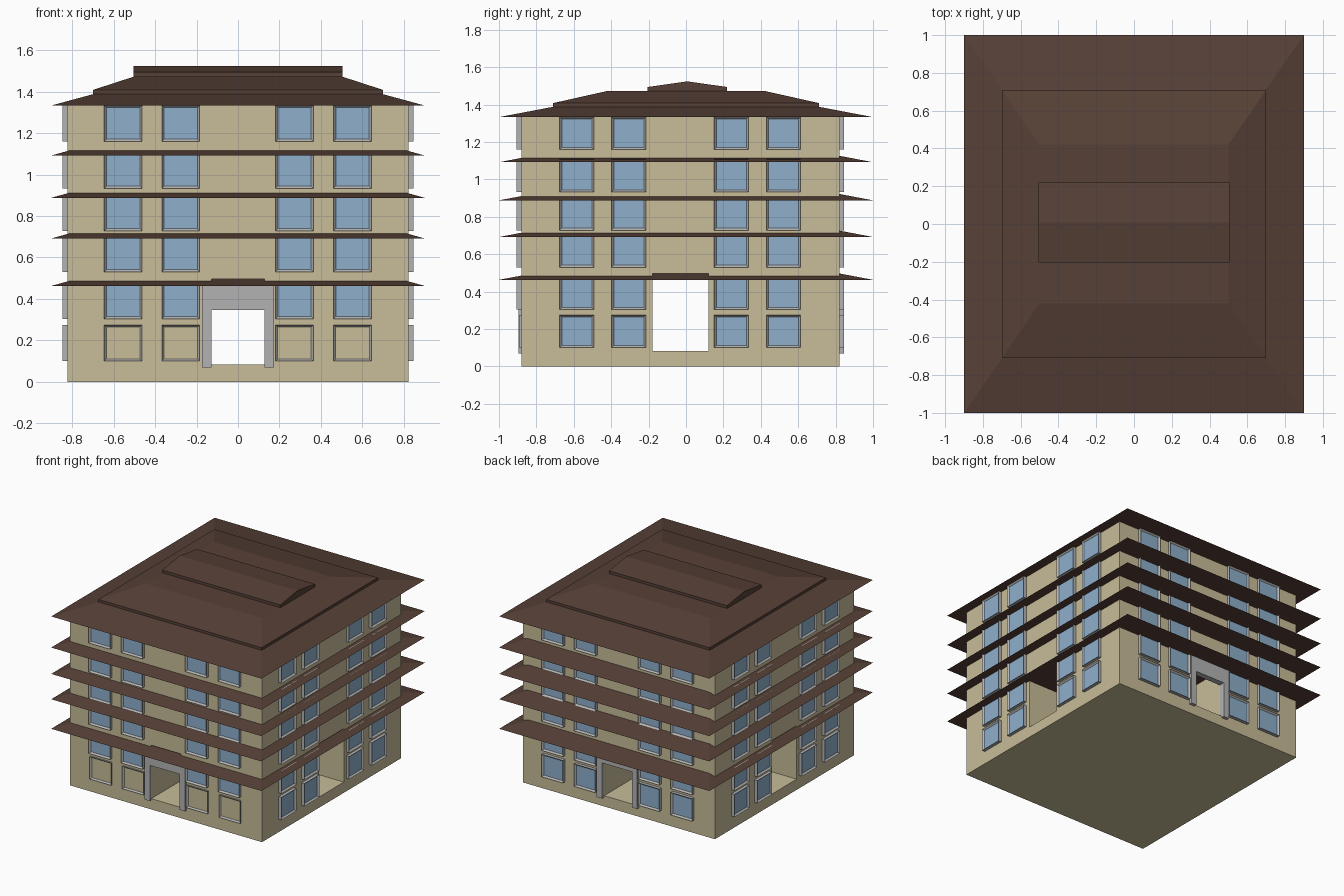
import bpy, bmesh, math
from mathutils import Vector, Matrix

if "Cube" in bpy.data.objects:
    bpy.data.objects.remove(bpy.data.objects["Cube"])

CY = -0.03            # the walls sit slightly toward the front
HX, HY = 0.822, 0.85  # half sizes of the wall block


def material(name, rgb):
    m = bpy.data.materials.new(name)
    m.diffuse_color = (*rgb, 1)
    m.use_nodes = True
    m.node_tree.nodes["Principled BSDF"].inputs["Base Color"].default_value = m.diffuse_color
    return m


BEIGE = material("wall_beige", (0.58, 0.51, 0.32))
BROWN = material("roof_brown", (0.095, 0.052, 0.038))
BLUE = material("glass_blue", (0.27, 0.43, 0.60))
PURPLE = material("glass_purple", (0.32, 0.30, 0.50))
GREY = material("frame_grey", (0.45, 0.45, 0.45))


def finish(name, bm, *mats):
    bmesh.ops.recalc_face_normals(bm, faces=bm.faces)
    me = bpy.data.meshes.new(name)
    bm.to_mesh(me)
    bm.free()
    for m in mats:
        me.materials.append(m)
    ob = bpy.data.objects.new(name, me)
    bpy.context.collection.objects.link(ob)
    return ob


def box(name, lo, hi, *mats):
    lo, hi = Vector(lo), Vector(hi)
    bm = bmesh.new()
    bmesh.ops.create_cube(bm, size=1)
    bmesh.ops.scale(bm, vec=hi - lo, verts=bm.verts)
    bmesh.ops.translate(bm, vec=(lo + hi) / 2, verts=bm.verts)
    return finish(name, bm, *mats)


def tiers(name, levels, mat):
    """Closed stack of rectangles, each (half x, half y, z)."""
    bm = bmesh.new()
    loops = [[bm.verts.new((sx * hx, sy * hy, z))
              for sx, sy in ((-1, -1), (1, -1), (1, 1), (-1, 1))] for hx, hy, z in levels]
    bm.faces.new(loops[0])
    bm.faces.new(loops[-1])
    for a, b in zip(loops, loops[1:]):
        for i in range(4):
            j = (i + 1) % 4
            bm.faces.new((a[i], a[j], b[j], b[i]))
    return finish(name, bm, mat)


def extrude_profile(name, pts, depth, mat):
    """Extrude a flat 3D outline along a vector."""
    bm = bmesh.new()
    f = bm.faces.new([bm.verts.new(p) for p in pts])
    ext = bmesh.ops.extrude_face_region(bm, geom=[f])["geom"]
    bmesh.ops.translate(bm, vec=depth, verts=[v for v in ext if isinstance(v, bmesh.types.BMVert)])
    return finish(name, bm, mat)


# Wall block with two crossing passages
walls = box("walls", (-HX, CY - HY, 0), (HX, CY + HY, 1.34), BEIGE)
cutters = [box("passage_cutter_long", (-0.127, -1.2, 0.083), (0.127, 1.2, 0.497), BEIGE),
           box("passage_cutter_cross", (-1.2, CY - 0.15, 0.083), (1.2, CY + 0.15, 0.497), BEIGE)]
for c in cutters:
    c.hide_render = True
    c.hide_viewport = True
    mod = walls.modifiers.new("passage", 'BOOLEAN')
    mod.operation = 'DIFFERENCE'
    mod.solver = 'EXACT'
    mod.object = c

# Sloping eaves between storeys
for i, z in enumerate((0.463, 0.692, 0.888, 1.092)):
    tiers(f"eave_{i + 1}", [(0.9, 1.0, z), (0.7, 0.71, z + 0.055)], BROWN)

# Stepped main roof: lower skirt, hipped middle, gabled cap
tiers("roof_lower", [(0.9, 1.0, 1.333), (0.69, 0.70, 1.39)], BROWN)
tiers("roof_middle", [(0.7, 0.71, 1.384), (0.7, 0.71, 1.408), (0.5, 0.42, 1.473)], BROWN)
extrude_profile("roof_cap", [(-0.505, y, z) for y, z in
                             ((-0.205, 1.465), (0.22, 1.465), (0.22, 1.494), (0.007, 1.524), (-0.205, 1.494))],
                (1.01, 0, 0), BROWN)


def window_mesh(name, glass):
    """Shallow box facing -y with a recessed pane."""
    ob = box(name, (-0.0915, -0.025, -0.0875), (0.0915, 0.01, 0.0875), GREY, glass)
    bm = bmesh.new()
    bm.from_mesh(ob.data)
    face = min(bm.faces, key=lambda f: f.calc_center_median().y)
    bmesh.ops.inset_region(bm, faces=[face], thickness=0.016)
    bmesh.ops.translate(bm, vec=(0, 0.013, 0), verts=face.verts)
    face.material_index = 1
    bm.to_mesh(ob.data)
    bm.free()
    me = ob.data
    bpy.data.objects.remove(ob)
    return me


plain = window_mesh("window", BLUE)
tinted = window_mesh("tinted_window", PURPLE)

# Windows: four columns and six rows on each of the four sides
ROWS = (0.100, 0.304, 0.530, 0.728, 0.933, 1.159)
centre = Matrix.Translation((0, CY, 0))
for s, side in enumerate(("front", "right", "back", "left")):
    turn = centre @ Matrix.Rotation(s * math.pi / 2, 4, 'Z')
    dist = HX if s % 2 else HY
    for r, z in enumerate(ROWS):
        sink = 0.013 if side == "front" and r == 0 else 0
        for c, x in enumerate((-0.554, -0.276, 0.272, 0.552)):
            special = side == "front" and r == 0 and c == 2
            ob = bpy.data.objects.new(f"{side}_window_{r + 1}_{c + 1}", tinted if special else plain)
            ob.matrix_world = turn @ Matrix.Translation((x, -dist + sink, z + 0.0875))
            bpy.context.collection.objects.link(ob)

# Grey portals around the front and back entrances
outline = [(-0.173, 0.07), (-0.127, 0.07), (-0.127, 0.346), (0.127, 0.346),
           (0.127, 0.07), (0.173, 0.07), (0.173, 0.466), (-0.173, 0.466)]
for side, y, d in (("front", CY - HY - 0.015, 0.035), ("back", CY + HY + 0.025, -0.045)):
    extrude_profile(f"{side}_portal", [(x, y, z) for x, z in outline], (0, d, 0), GREY)
